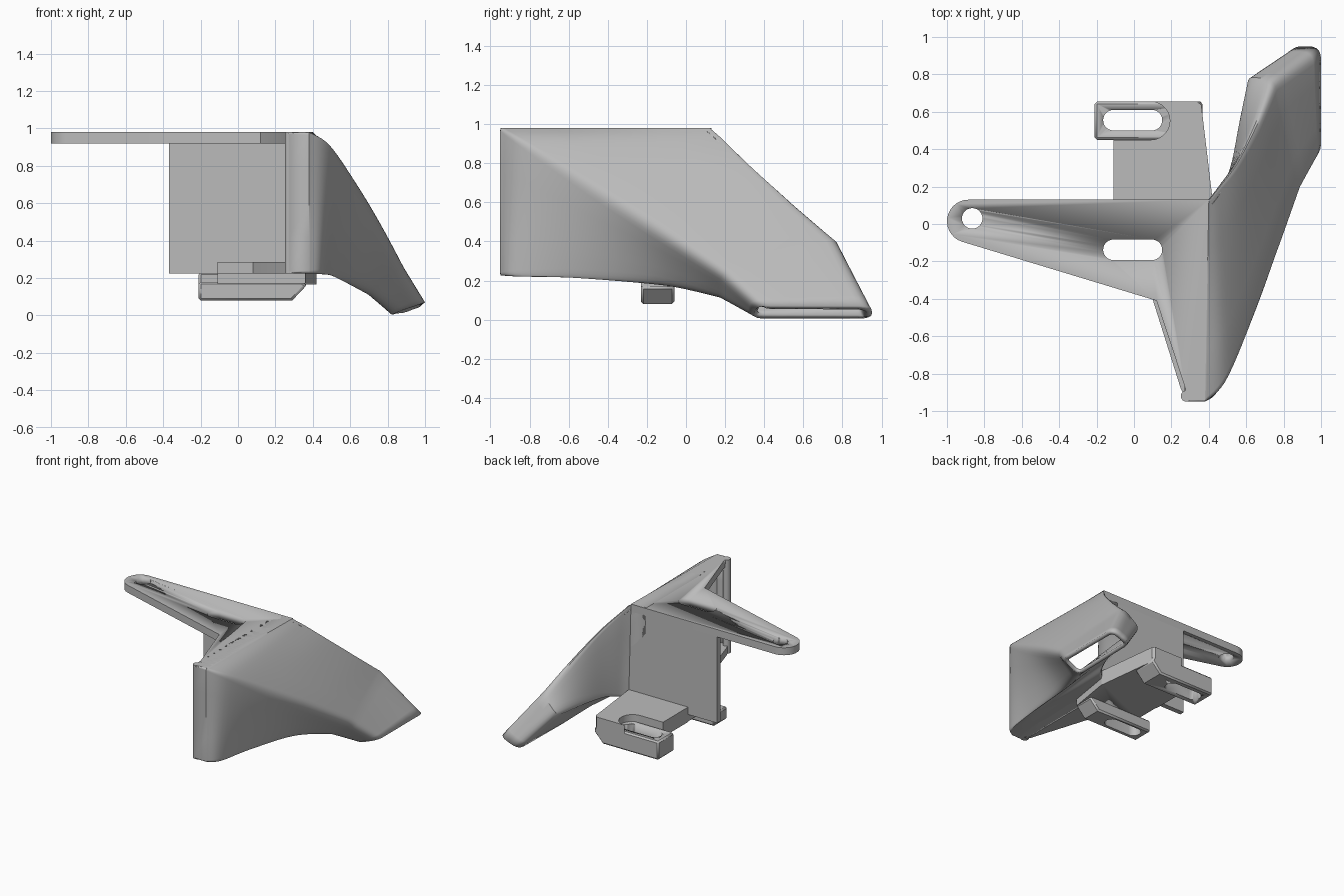
import bpy, bmesh, math
from mathutils import Vector

cube = bpy.data.objects.get("Cube")
if cube:
    bpy.data.objects.remove(cube, do_unlink=True)

grey = bpy.data.materials.new("plain_grey")
grey.use_nodes = True
COLOUR = (0.5, 0.5, 0.5, 1)
grey.diffuse_color = COLOUR
grey.node_tree.nodes["Principled BSDF"].inputs["Base Color"].default_value = COLOUR


def finish(name, bm, angle=30):
    mesh = bpy.data.meshes.new(name)
    bm.to_mesh(mesh)
    bm.free()
    obj = bpy.data.objects.new(name, mesh)
    bpy.context.collection.objects.link(obj)
    mesh.materials.append(grey)
    bpy.ops.object.select_all(action='DESELECT')
    obj.select_set(True)
    bpy.context.view_layer.objects.active = obj
    bpy.ops.object.shade_smooth_by_angle(angle=math.radians(angle))
    return obj


def extrude(name, outline, low, high, axis='z'):
    """Extrude a flat outline along z, or along y when it is an x-z profile."""
    bm = bmesh.new()
    place = (lambda u, v, w: (u, v, w)) if axis == 'z' else (lambda u, v, w: (u, w, v))
    face = bm.faces.new([bm.verts.new(place(u, v, low)) for u, v in outline])
    out = bmesh.ops.extrude_face_region(bm, geom=[face])
    verts = [g for g in out["geom"] if isinstance(g, bmesh.types.BMVert)]
    bmesh.ops.translate(bm, verts=verts, vec=place(0, 0, high - low))
    bmesh.ops.recalc_face_normals(bm, faces=bm.faces)
    return finish(name, bm)


def arc(cx, cy, r, start, end, steps=14):
    angles = [math.radians(start + (end - start) * i / steps) for i in range(steps + 1)]
    return [(cx + r * math.cos(a), cy + r * math.sin(a)) for a in angles]


def stadium(cx, cy, half, r):
    return arc(cx + half, cy, r, -90, 90) + arc(cx - half, cy, r, 90, 270)


def cut(obj, cutter):
    mod = obj.modifiers.new("cut", 'BOOLEAN')
    mod.operation = 'DIFFERENCE'
    mod.solver = 'EXACT'
    mod.object = cutter


def make_cutter(name, outline):
    obj = extrude(name, outline, -0.2, 1.2)
    obj.hide_render = True
    obj.hide_set(True)
    return obj


# Cutters for the slots and the bolt hole
front_slot = make_cutter("front_slot_cutter", stadium(-.007, -.138, .103, .055))
rear_slot = make_cutter("rear_slot_cutter", stadium(-.007, .555, .103, .055))
bolt_hole = make_cutter("bolt_hole_cutter", arc(-.865, .03, .055, 0, 345, 23))

# Top mounting plate
plate = extrude("top_plate", arc(-.885, .015, .115, 90, 252)
                + [(.12, -.41), (.275, -.88), (.275, -.94), (.38, -.94), (.4, .13)], .92, .98)
cut(plate, front_slot)
cut(plate, bolt_hole)

# Upright rear wall
extrude("rear_wall", [(-.37, .09), (.4, .09), (.415, .13), (-.37, .13)], .225, .93)

# Floor under the inlet, with the thicker platform behind it
floor = extrude("floor", [(-.11, .1), (-.11, -.24), (.08, -.34), (.25, -.88),
                          (.28, -.94), (.38, -.94), (.41, .12)], .225, .285)
pad = extrude("floor_pad", [(-.11, .14), (-.11, -.23), (.36, -.23), (.42, .14)], .17, .28)
for part in (floor, pad):
    cut(part, front_slot)
platform = extrude("rear_platform", [(-.11, .13), (-.11, .45)] + arc(.09, .552, .102, -90, 90)
                   + [(.34, .654), (.36, .635), (.42, .13)], .165, .285)

# Slotted feet with a sloping end
for name, y0, y1, top, slot in (("front_foot", -.23, -.06, .18, front_slot),
                                ("rear_foot", .45, .654, .23, rear_slot)):
    foot = extrude(name, [(-.21, .08), (.29, .08), (.37, .165), (.34, top), (-.21, top)], y0, y1, 'y')
    bevel = foot.modifiers.new("soft_corners", 'BEVEL')
    bevel.width = .012
    bevel.limit_method = 'ANGLE'
    bevel.angle_limit = math.radians(60)
    cut(foot, slot)

# Bead along the front lip of the inlet
extrude("inlet_bead", arc(.28, -.92, .03, 0, 345, 15), .225, .98)

# Duct: corner positions of each section (front low, front high, rear high, rear low)
SECTIONS = [
    [(.27, -.95, .225), (.27, -.95, .98), (.27, .13, .98), (.27, .13, .225)],
    [(.38, -.95, .225), (.38, -.95, .98), (.4, .13, .98), (.42, .13, .225)],
    [(.45, -.88, .22), (.49, -.84, .91), (.45, .2, .925), (.47, .19, .23)],
    [(.5, -.6, .21), (.63, -.53, .71), (.55, .34, .8), (.52, .33, .26)],
    [(.58, -.15, .165), (.77, -.18, .48), (.66, .56, .61), (.56, .57, .28)],
    [(.7, .16, .1), (.9, .18, .24), (.75, .77, .42), (.6, .79, .28)],
    [(.82, .34, .005), (1, .36, .07), (1, .95, .07), (.83, .95, .005)],
]
RADII = [.01, .015, .03, .05, .07, .06, .07]
STEPS = 6


def blend(a, b, c, d, t):
    """Smooth curve through b and c."""
    return b + .5 * t * (c - a + t * (2 * a - 5 * b + 4 * c - d + t * (3 * (b - c) + d - a)))


def ring(corners, radius):
    points = []
    for i, p in enumerate(corners):
        ends = []
        for q in (corners[i - 1], corners[(i + 1) % 4]):
            ends.append(p + (q - p) * min(.45, radius / (q - p).length))
        for k in range(6):
            t = k / 5
            points.append(ends[0] * (1 - t) ** 2 + p * 2 * t * (1 - t) + ends[1] * t * t)
        far = corners[(i + 1) % 4]
        stop = far + (p - far) * min(.45, radius / (p - far).length)
        points += [ends[1].lerp(stop, k / 4) for k in (1, 2, 3)]
    return points


stations = [[Vector(p) for p in s] for s in SECTIONS]
last = len(stations) - 1
rings = [ring(stations[0], RADII[0])]
for s in range(1, last):
    before, after = max(s - 1, 1), min(s + 2, last - 1)
    for k in range(STEPS):
        t = k / STEPS
        if s == last - 1:
            corners = [a.lerp(b, t) for a, b in zip(stations[s], stations[s + 1])]
        else:
            corners = [blend(*c, t) for c in zip(stations[before], stations[s],
                                                 stations[s + 1], stations[after])]
        rings.append(ring(corners, RADII[s] + (RADII[s + 1] - RADII[s]) * t))
rings.append(ring(stations[last], RADII[last]))

bm = bmesh.new()
loops = [[bm.verts.new(p) for p in r] for r in rings]
for a, b in zip(loops, loops[1:]):
    for k in range(len(a)):
        n = (k + 1) % len(a)
        bm.faces.new((a[k], b[k], b[n], a[n]))
duct = finish("duct", bm, 35)
shell = duct.modifiers.new("wall_thickness", 'SOLIDIFY')
shell.thickness = .03
shell.offset = -1
